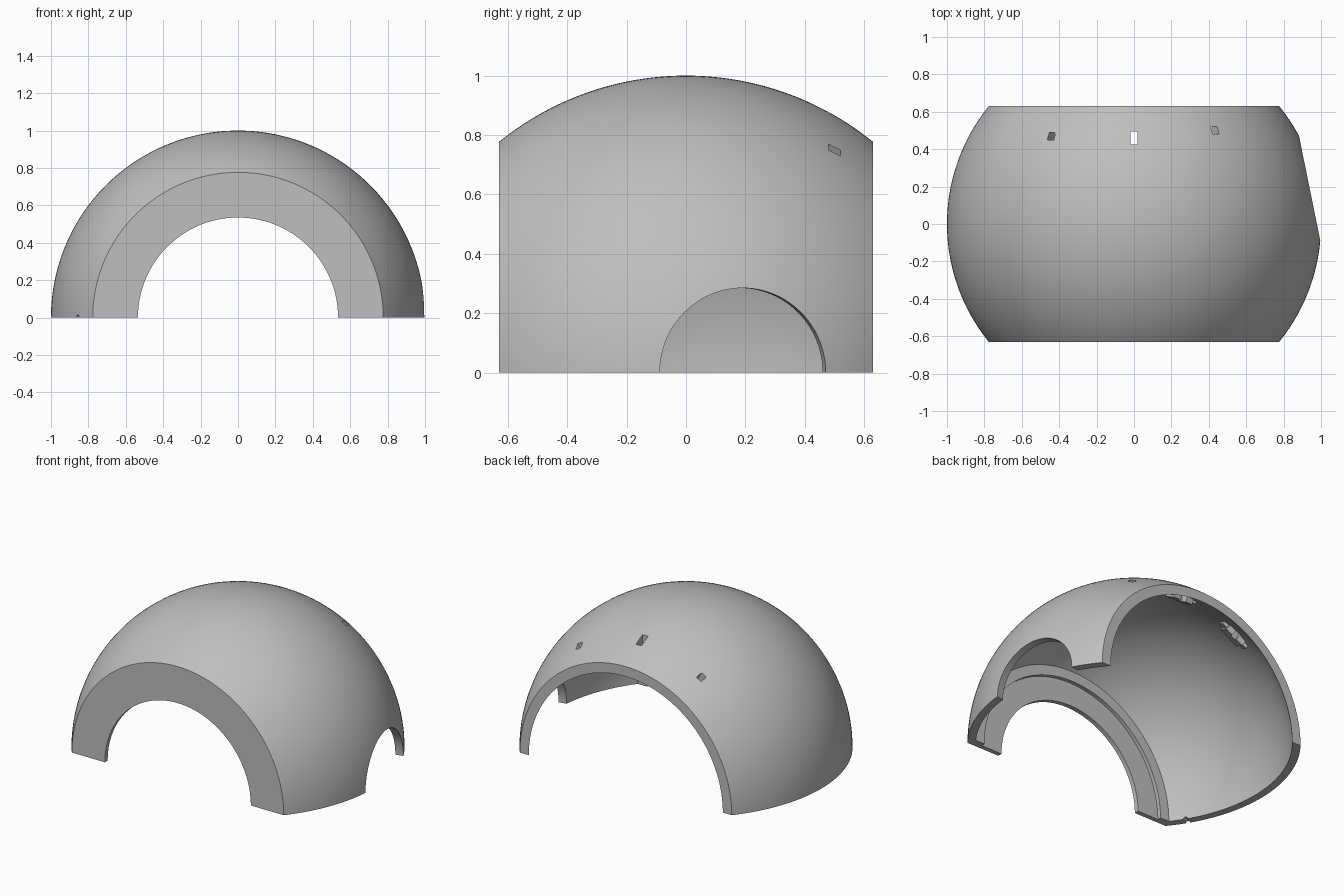
import bpy, bmesh, math
from mathutils import Matrix, Vector

if "Cube" in bpy.data.objects:
    bpy.data.objects.remove(bpy.data.objects["Cube"])

grey = bpy.data.materials.new("light grey plastic")
grey.use_nodes = True
COLOR = (0.52, 0.52, 0.52, 1)
grey.diffuse_color = COLOR
grey.node_tree.nodes["Principled BSDF"].inputs["Base Color"].default_value = COLOR

OUTER, INNER, HALF = 1.0, 0.95, 0.63   # sphere radii and half depth
FACE_HOLE = 0.535                      # radius of the front arch


def make(name, bm):
    bmesh.ops.recalc_face_normals(bm, faces=bm.faces[:])
    mesh = bpy.data.meshes.new(name)
    bm.to_mesh(mesh)
    bm.free()
    mesh.materials.append(grey)
    obj = bpy.data.objects.new(name, mesh)
    bpy.context.collection.objects.link(obj)
    return obj


def box(name, size, matrix):
    bm = bmesh.new()
    bmesh.ops.create_cube(bm, size=1, matrix=matrix @ Matrix.Diagonal((*size, 1)))
    return make(name, bm)


def radial_cylinder(name, radius, angle, start, end):
    # lies on the ground plane, pointing outward at the given angle
    bm = bmesh.new()
    turn = Matrix.Rotation(angle, 4, 'Z') @ Matrix.Translation(((start + end) / 2, 0, 0))
    bmesh.ops.create_cone(bm, cap_ends=True, segments=96, radius1=radius, radius2=radius,
                          depth=end - start, matrix=turn @ Matrix.Rotation(math.pi / 2, 4, 'Y'))
    return make(name, bm)


def combine(obj, other, operation):
    mod = obj.modifiers.new(operation, 'BOOLEAN')
    mod.operation, mod.solver, mod.object = operation, 'EXACT', other
    bpy.context.view_layer.objects.active = obj
    bpy.ops.object.modifier_apply(modifier=mod.name)
    bpy.data.objects.remove(other)


def arc(radius, y0, y1, steps):
    a0, a1 = math.asin(y0 / radius), math.asin(y1 / radius)
    angles = [a0 + (a1 - a0) * i / steps for i in range(steps + 1)]
    return [(radius * math.cos(a), radius * math.sin(a)) for a in angles]


# Shell and front wall: one section swept half way round the y axis
section = arc(OUTER, HALF, -HALF, 40)
section += [(FACE_HOLE, -HALF), (FACE_HOLE, -0.60), (0.69, -0.60), (0.69, -0.575)]
section += arc(INNER, -0.575, HALF, 40)
bm = bmesh.new()
SWEEP = 112
rings = []
for i in range(SWEEP + 1):
    a = math.pi * i / SWEEP
    rings.append([bm.verts.new((r * math.cos(a), y, r * math.sin(a))) for r, y in section])
for ring, after in zip(rings, rings[1:]):
    for j in range(len(section)):
        k = (j + 1) % len(section)
        bm.faces.new((ring[j], ring[k], after[k], after[j]))
bm.faces.new(rings[0])
bm.faces.new(rings[-1])
shell = make("domed_shell", bm)

# Side opening and the tiny notch in the lower edge
combine(shell, radial_cylinder("side_cutter", 0.285, math.radians(11.5), 0.5, 1.3), 'DIFFERENCE')
combine(shell, radial_cylinder("notch_cutter", 0.014, math.radians(211), 0.9, 1.1), 'DIFFERENCE')

# Three slots near the back edge, each with a stepped bracket inside
slots = (("middle", 0, 0.46, 0.07), ("right", -30, 0.47, 0.04), ("left", 30, 0.50, 0.04))
for side, degrees, y, length in slots:
    turn = Matrix.Rotation(math.radians(degrees), 4, 'Y')
    slope = Matrix.Rotation(-math.asin(y), 4, 'X')
    frame = turn @ slope
    bracket = box(side + "_bracket", (0.14, 0.09, 0.05), frame @ Matrix.Translation((0, 0, INNER - 0.012)))
    step = box("bracket_step", (0.21, 0.055, 0.04), frame @ Matrix.Translation((0, 0, INNER - 0.004)))
    combine(bracket, step, 'UNION')
    for target in (shell, bracket):
        cutter = box("slot_cutter", (0.04, length, 0.4),
                     turn @ Matrix.Translation((0, y, math.sqrt(1 - y * y) - 0.05)))
        combine(target, cutter, 'DIFFERENCE')

# Smooth dome with crisp rims
bpy.ops.object.select_all(action='DESELECT')
shell.select_set(True)
bpy.context.view_layer.objects.active = shell
bpy.ops.object.shade_smooth_by_angle(angle=math.radians(30))
